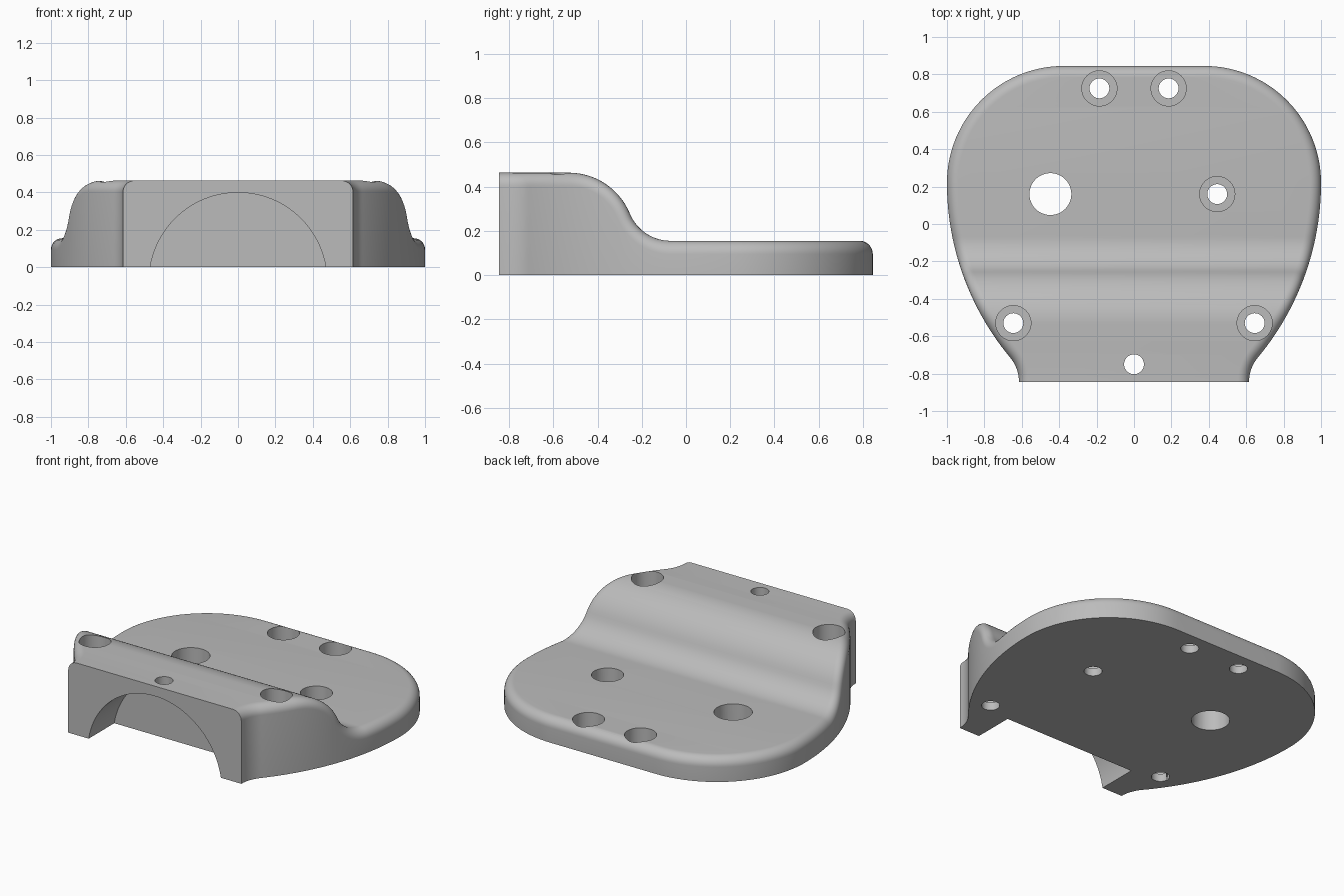
import bpy, bmesh
from math import sin, cos, pi, sqrt, atan2

if "Cube" in bpy.data.objects:
    bpy.data.objects.remove(bpy.data.objects["Cube"])

grey = bpy.data.materials.new("plain grey")
grey.use_nodes = True
grey.diffuse_color = (0.5, 0.5, 0.5, 1)
grey.node_tree.nodes["Principled BSDF"].inputs["Base Color"].default_value = (0.5, 0.5, 0.5, 1)

# Main dimensions
HALF_Y = 0.845
HIGH, LOW = 0.463, 0.155
STEP_A, STEP_B = -0.53, -0.07      # start and end of the S-shaped step
FILLET = 0.06
FRONT_X = 0.615
MID_Y = 0.22                        # widest point of the outline

# Step profile: two tangent arcs
span, rise = STEP_B - STEP_A, HIGH - LOW
arc_sum = (span ** 2 + rise ** 2) / (2 * rise)
R_TOP = arc_sum * 0.6
R_FOOT = arc_sum - R_TOP
TANGENT_X = span / arc_sum


def height(y, p):
    """Top surface height at y, for the profile offset inward by p."""
    if y <= STEP_A:
        return HIGH - p
    if y >= STEP_B:
        return LOW - p
    if y < STEP_A + (R_TOP - p) * TANGENT_X:
        return HIGH - R_TOP + sqrt((R_TOP - p) ** 2 - (y - STEP_A) ** 2)
    return LOW + R_FOOT - sqrt((R_FOOT + p) ** 2 - (y - STEP_B) ** 2)


# Outline: concave flare, long side arc, back corner arc
CORNER = HALF_Y - MID_Y
SIDE = 1.46
side_cx = 1 - SIDE
gap_x, gap_y = FRONT_X - side_cx, HALF_Y + MID_Y
FLARE = (gap_x ** 2 + gap_y ** 2 - SIDE ** 2) / (2 * (SIDE - gap_x))
flare_cx = FRONT_X + FLARE
join = atan2(gap_y, flare_cx - side_cx)


def outline(d):
    """Right half of the outline, inset by d, from front to back."""
    pts = []
    for i in range(12):
        a = join * i / 12
        pts.append((flare_cx - (FLARE + d) * cos(a), -HALF_Y + (FLARE + d) * sin(a)))
    for i in range(90):
        a = -join * (1 - i / 90)
        pts.append((side_cx + (SIDE - d) * cos(a), MID_Y + (SIDE - d) * sin(a)))
    for i in range(33):
        a = pi / 2 * i / 32
        pts.append((1 - CORNER + (CORNER - d) * cos(a), MID_Y + (CORNER - d) * sin(a)))
    return pts


# Body: stacked rings from the base, up the wall and over the rounded rim
bm = bmesh.new()
rings = [[(x, y, 0) for x, y in outline(0)]]
for k in range(9):
    a = pi / 2 * k / 8
    d, p = FILLET * (1 - cos(a)), FILLET * (1 - sin(a))
    rings.append([(x, y, height(y, p)) for x, y in outline(d)])
right = [[bm.verts.new(c) for c in ring] for ring in rings]
left = [[bm.verts.new((-x, y, z)) for x, y, z in ring] for ring in rings]
last = len(rings[0]) - 1
for low, high in zip(range(len(rings) - 1), range(1, len(rings))):
    for i in range(last):
        for s in (right, left):
            bm.faces.new((s[low][i], s[low][i + 1], s[high][i + 1], s[high][i]))
    bm.faces.new((right[low][last], left[low][last], left[high][last], right[high][last]))
for level in (0, -1):
    for i in range(last):
        bm.faces.new((right[level][i], right[level][i + 1], left[level][i + 1], left[level][i]))
bm.faces.new([r[0] for r in right] + [s[0] for s in reversed(left)])
bmesh.ops.recalc_face_normals(bm, faces=bm.faces)
mesh = bpy.data.meshes.new("clamp_body")
bm.to_mesh(mesh)
bm.free()
body = bpy.data.objects.new("clamp_body", mesh)
bpy.context.collection.objects.link(body)
mesh.materials.append(grey)


def turned_cutter(name, profile, location, rotation=(0, 0, 0), sides=48):
    """Closed solid of revolution from (radius, height) pairs."""
    b = bmesh.new()
    loops = [[b.verts.new((r * cos(2 * pi * i / sides), r * sin(2 * pi * i / sides), z))
              for i in range(sides)] for r, z in profile]
    for lo, hi in zip(loops, loops[1:]):
        for i in range(sides):
            j = (i + 1) % sides
            b.faces.new((lo[i], lo[j], hi[j], hi[i]))
    b.faces.new(loops[0][::-1])
    b.faces.new(loops[-1])
    bmesh.ops.recalc_face_normals(b, faces=b.faces)
    m = bpy.data.meshes.new(name)
    b.to_mesh(m)
    b.free()
    m.materials.append(grey)
    ob = bpy.data.objects.new(name, m)
    ob.location, ob.rotation_euler = location, rotation
    ob.hide_render = True
    bpy.context.collection.objects.link(ob)
    return ob


# Counterbored screw holes, plain holes and the arched front recess
SCREW = [(0.053, -0.2), (0.053, 0.05), (0.094, 0.05), (0.094, 0.7)]
cutters = [turned_cutter("screw_hole", SCREW, (x, y, 0)) for x, y in
           ((-0.185, 0.725), (0.185, 0.725), (0.445, 0.16), (-0.645, -0.53), (0.645, -0.53))]
cutters.append(turned_cutter("large_hole", [(0.112, -0.2), (0.112, 0.7)], (-0.447, 0.16, 0)))
cutters.append(turned_cutter("front_recess", [(0.476, 0), (0.476, 0.515)],
                             (0, -0.585, -0.077), (pi / 2, 0, 0), 128))
cutters.append(turned_cutter("front_hole", [(0.053, 0.2), (0.053, 0.7)], (0, -0.75, 0)))

bpy.ops.object.select_all(action='DESELECT')
bpy.context.view_layer.objects.active = body
body.select_set(True)
for cutter in cutters:
    mod = body.modifiers.new("cut", 'BOOLEAN')
    mod.operation, mod.solver, mod.object = 'DIFFERENCE', 'EXACT', cutter
    bpy.ops.object.modifier_apply(modifier=mod.name)
    bpy.data.objects.remove(cutter)

bpy.ops.object.shade_smooth_by_angle(angle=pi / 6)
